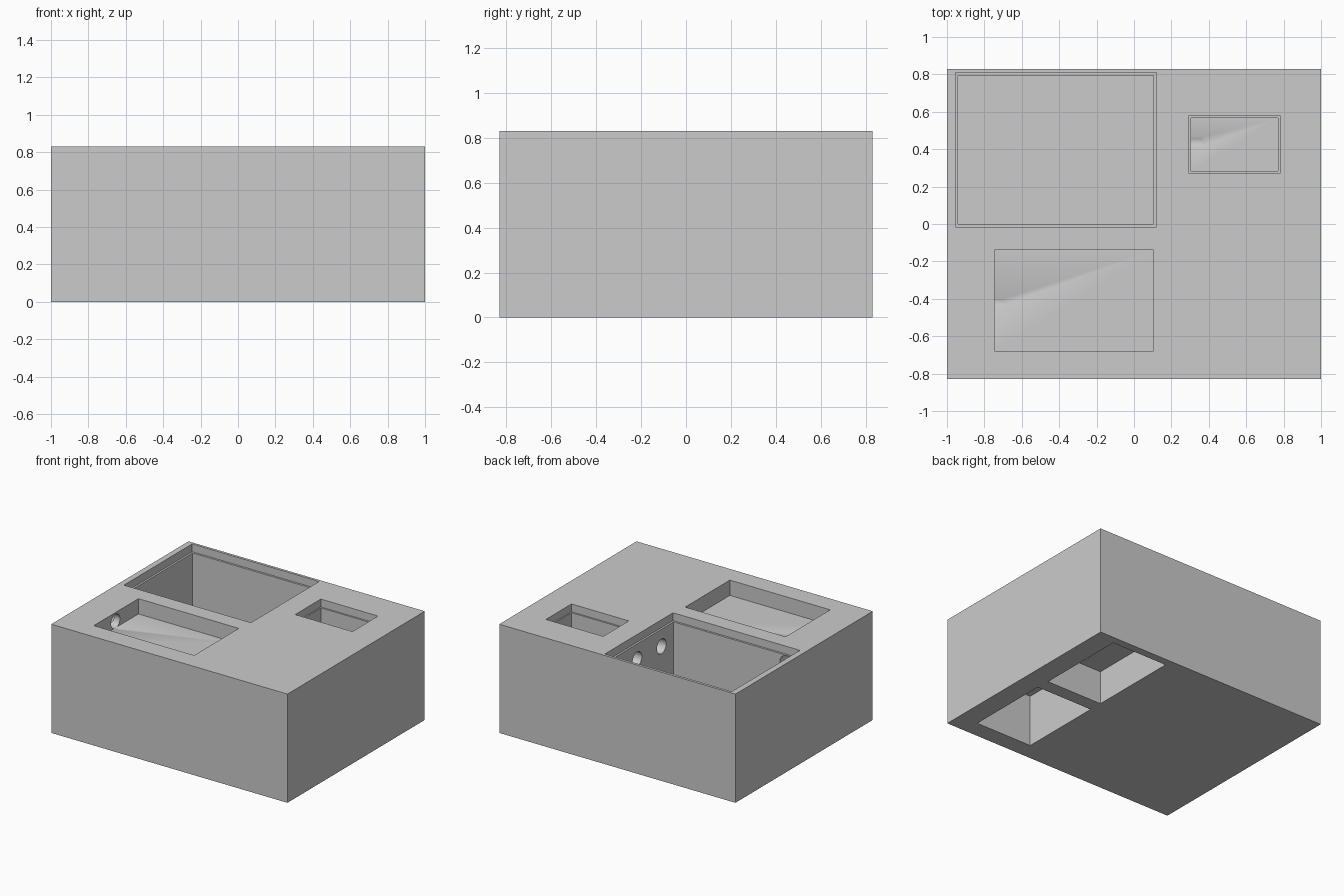
import bpy
from mathutils import Vector

cube = bpy.data.objects.get("Cube")
if cube:
    bpy.data.objects.remove(cube, do_unlink=True)

grey = bpy.data.materials.new("plain_grey")
grey.use_nodes = True
colour = (0.6, 0.6, 0.6, 1)
grey.diffuse_color = colour
grey.node_tree.nodes["Principled BSDF"].inputs["Base Color"].default_value = colour

TOP = 0.832
OVER = 0.05  # how far cutters poke out of the block


def box(name, x0, x1, y0, y1, z0, z1):
    bpy.ops.mesh.primitive_cube_add(
        size=1, location=((x0 + x1) / 2, (y0 + y1) / 2, (z0 + z1) / 2))
    ob = bpy.context.object
    ob.name = name
    ob.scale = (x1 - x0, y1 - y0, z1 - z0)
    bpy.ops.object.transform_apply(location=True, rotation=True, scale=True)
    ob.data.materials.append(grey)
    return ob


def tube(name, start, end, radius=0.056):
    a, b = Vector(start), Vector(end)
    bpy.ops.mesh.primitive_cylinder_add(
        vertices=40, radius=radius, depth=(b - a).length, location=(a + b) / 2)
    ob = bpy.context.object
    ob.name = name
    ob.rotation_euler = (b - a).to_track_quat('Z', 'Y').to_euler()
    ob.data.materials.append(grey)
    return ob


def carve(target, cutter):
    bpy.context.view_layer.objects.active = target
    mod = target.modifiers.new(cutter.name, 'BOOLEAN')
    mod.operation = 'DIFFERENCE'
    mod.solver = 'EXACT'
    mod.object = cutter
    bpy.ops.object.modifier_apply(modifier=mod.name)
    bpy.data.objects.remove(cutter, do_unlink=True)


block = box("housing_block", -1, 1, -0.83, 0.83, 0, TOP)

# Large compartment and small compartment, each with a stepped lid seat
carve(block, box("large_lid_seat", -0.955, 0.12, -0.015, 0.81, 0.772, TOP + OVER))
carve(block, box("large_compartment", -0.94, 0.105, 0, 0.795, 0.1, TOP))
carve(block, box("small_lid_seat", 0.295, 0.78, 0.27, 0.58, 0.772, TOP + OVER))
carve(block, box("small_compartment", 0.305, 0.77, 0.283, 0.567, 0.605, TOP))

# Shallow front tray
carve(block, box("front_tray", -0.745, 0.105, -0.68, -0.14, 0.715, TOP + OVER))

# Pockets open at the underside
carve(block, box("front_pocket", 0.36, 0.84, -0.695, -0.04, -OVER, 0.395))
carve(block, box("rear_pocket", 0.36, 0.835, 0.065, 0.77, -OVER, 0.256))

# Round cable channels between the compartments
carve(block, tube("small_channel", (0.05, 0.44, 0.655), (0.37, 0.44, 0.655)))
carve(block, tube("pocket_channel", (0.05, 0.146, 0.64), (0.62, 0.146, 0.64)))
carve(block, tube("pocket_drop", (0.6, 0.146, 0.64), (0.6, 0.146, 0.2)))
carve(block, tube("tray_channel", (-0.7, -0.418, 0.766), (-0.87, -0.418, 0.762), 0.054))
carve(block, tube("tray_elbow", (-0.85, -0.43, 0.763), (-0.85, 0.03, 0.71), 0.054))

bpy.ops.object.select_all(action='DESELECT')
block.select_set(True)
bpy.context.view_layer.objects.active = block
bpy.ops.object.shade_smooth_by_angle()
